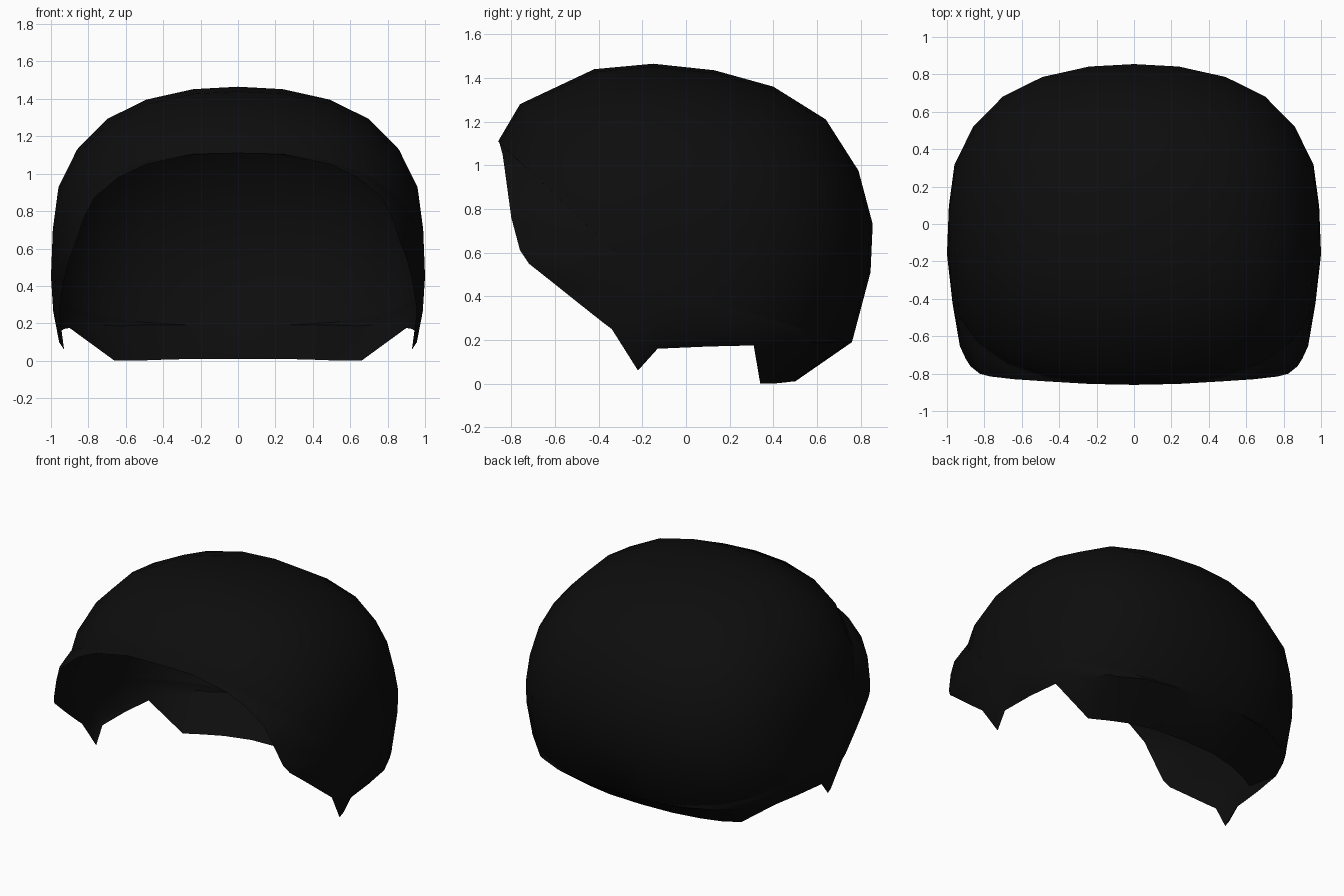
import bpy, bmesh
from mathutils import Vector

cube = bpy.data.objects.get("Cube")
if cube:
    bpy.data.objects.remove(cube, do_unlink=True)

# Bulge profile from the temple (reach 0) to the centre line (reach 1)
POLE = Vector((-0.16, 0.45))
REACH = [0, 0.25, 0.47, 0.67, 0.83, 0.932, 0.987, 1]
WIDTH = [1, 0.99, 0.96, 0.86, 0.7, 0.49, 0.24, 0]


def interpolate(value, xs, ys):
    for i in range(len(xs) - 1):
        low, high = sorted(xs[i:i + 2])
        if low <= value <= high:
            return ys[i] + (ys[i + 1] - ys[i]) * (value - xs[i]) / (xs[i + 1] - xs[i])
    return ys[0]


def taper(y):
    return 1 - 0.03 * min(max((POLE.x - y) / 0.4, 0), 1)


# Outline points as (x, y, z): crown centre line from fringe to nape
crown = [(0, -0.86, 1.11), (0, -0.76, 1.28), (0, -0.42, 1.44), (0, -0.15, 1.465),
         (0, 0.13, 1.435), (0, 0.4, 1.36), (0, 0.64, 1.21), (0, 0.79, 0.975),
         (0, 0.855, 0.73), (0, 0.845, 0.51)]
nape_ring = [(0, 0.76, 0.19), (0.24, 0.745, 0.19), (0.47, 0.7, 0.19),
             (0.66, 0.61, 0.185), (0.8, 0.48, 0.18), (0.9, 0.31, 0.175)]
# Lower side edge with the pointed sideburn, then up to the fringe
side_edge = [(0.93, 0.1, 0.17), (0.945, -0.13, 0.16), (0.93, -0.22, 0.06),
             (0.955, -0.34, 0.25), (0.955, -0.38, 0.28), (0.94, -0.5, 0.375),
             (0.925, -0.6, 0.455)]
fringe_edge = [(0.9, -0.72, 0.55), (0.875, -0.76, 0.61), (0.825, -0.8, 0.76),
               (0.77, -0.815, 0.87), (0.64, -0.83, 0.98), (0.49, -0.84, 1.05),
               (0.24, -0.855, 1.105)]
nape_edge = [(0, 0.5, 0.01), (0.24, 0.49, 0.01), (0.42, 0.45, 0.005),
             (0.55, 0.4, 0), (0.66, 0.34, 0)]

bm = bmesh.new()


def strand(point):
    """Row of vertices from the temple out to one outline point."""
    x, y, z = point
    end = interpolate(min(x / taper(y), 1), WIDTH, REACH)
    row = []
    for step in REACH:
        reach = min(step, end)
        p = POLE + (Vector((y, z)) - POLE) * (reach / end)
        row.append(bm.verts.new((interpolate(reach, REACH, WIDTH) * taper(p.x), p.x, p.y)))
    return row


# Cap: strips of faces between neighbouring rows
rows = [strand(p) for p in crown + nape_ring + side_edge + fringe_edge]
for a, b in zip(rows, rows[1:] + rows[:1]):
    for i in range(len(REACH) - 1):
        bm.faces.new((a[i], a[i + 1], b[i + 1], b[i]))

# Nape flap tucked in under the back
upper = [bm.verts.new(p) for p in nape_ring]
lower = [bm.verts.new(p) for p in nape_edge]
for i in range(len(lower) - 1):
    bm.faces.new((upper[i], upper[i + 1], lower[i + 1], lower[i]))
bm.faces.new((upper[-2], upper[-1], lower[-1]))

bmesh.ops.remove_doubles(bm, verts=bm.verts[:], dist=0.0008)
bmesh.ops.recalc_face_normals(bm, faces=bm.faces[:])
top = max(bm.faces, key=lambda f: f.calc_center_median().z)
if top.normal.z < 0:
    bmesh.ops.reverse_faces(bm, faces=bm.faces[:])

mesh = bpy.data.meshes.new("hair_cap")
bm.to_mesh(mesh)
bm.free()
hair = bpy.data.objects.new("hair_cap", mesh)
bpy.context.collection.objects.link(hair)

# Mirror to the other side
mirror = hair.modifiers.new("mirror", "MIRROR")
mirror.merge_threshold = 0.001

# Black hair colour
black = bpy.data.materials.new("black hair")
black.use_nodes = True
color = (0.004, 0.004, 0.004, 1)
black.diffuse_color = color
black.node_tree.nodes["Principled BSDF"].inputs["Base Color"].default_value = color
mesh.materials.append(black)

bpy.ops.object.select_all(action="DESELECT")
hair.select_set(True)
bpy.context.view_layer.objects.active = hair
bpy.ops.object.shade_smooth_by_angle(angle=0.7)
